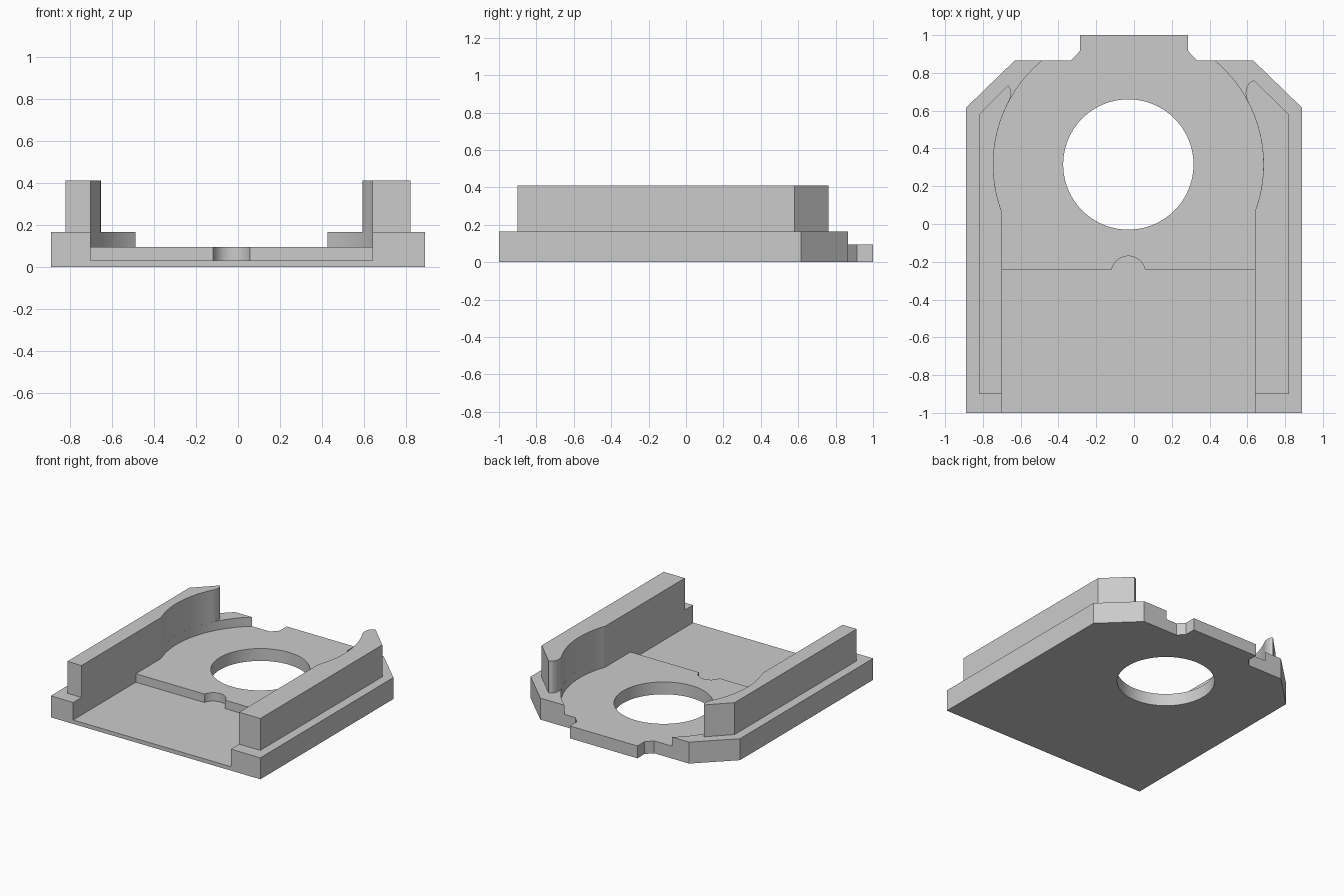
import bpy, bmesh
from math import sin, cos, pi, radians, atan2, sqrt

default = bpy.data.objects.get("Cube")
if default:
    bpy.data.objects.remove(default, do_unlink=True)

grey = bpy.data.materials.new("light_grey")
grey.use_nodes = True
grey.diffuse_color = (0.6, 0.6, 0.6, 1)
grey.node_tree.nodes["Principled BSDF"].inputs["Base Color"].default_value = (0.6, 0.6, 0.6, 1)

CX, CY = -0.03, 0.315            # centre of the round opening
HOLE, POCKET = 0.345, 0.715      # radii of opening and round pocket
LEFT, RIGHT = 0.64, -0.70        # channel walls
FLOOR, DECK, SHOULDER, TOP = 0.03, 0.095, 0.165, 0.41


def arc(cx, cy, r, a0, a1, n):
    return [(cx + r * cos(a0 + (a1 - a0) * i / n),
             cy + r * sin(a0 + (a1 - a0) * i / n)) for i in range(n + 1)]


def circle(r):
    return arc(CX, CY, r, 0, 2 * pi, 96)[:-1]


def box(x0, x1, y0, y1):
    return [(x0, y0), (x1, y0), (x1, y1), (x0, y1)]


def prism(name, outline, z0, z1):
    bm = bmesh.new()
    face = bm.faces.new([bm.verts.new((x, y, z0)) for x, y in outline])
    ext = bmesh.ops.extrude_face_region(bm, geom=[face])["geom"]
    for v in ext:
        if isinstance(v, bmesh.types.BMVert):
            v.co.z = z1
    bmesh.ops.recalc_face_normals(bm, faces=bm.faces)
    mesh = bpy.data.meshes.new(name)
    bm.to_mesh(mesh)
    bm.free()
    mesh.materials.append(grey)
    obj = bpy.data.objects.new(name, mesh)
    bpy.context.collection.objects.link(obj)
    return obj


def cut(target, outline, z0, z1):
    tool = prism("cutter", outline, z0, z1)
    tool.hide_render = True
    mod = target.modifiers.new("cut", "BOOLEAN")
    mod.operation, mod.solver, mod.object = "DIFFERENCE", "EXACT", tool
    bpy.context.view_layer.objects.active = target
    bpy.ops.object.modifier_apply(modifier=mod.name)
    bpy.data.objects.remove(tool, do_unlink=True)


def smooth(obj):
    bpy.ops.object.select_all(action="DESELECT")
    obj.select_set(True)
    bpy.context.view_layer.objects.active = obj
    bpy.ops.object.shade_smooth_by_angle(angle=radians(25))


# Base plate with chamfered back corners and a rear tab
half = [(0.89, -1), (0.89, 0.615), (0.632, 0.865), (0.335, 0.865), (0.287, 0.915), (0.287, 1)]
base = prism("base_plate", half + [(-x, y) for x, y in reversed(half)], 0, SHOULDER)

# Round pocket, straight channel and lowered tab, all down to the deck
cut(base, circle(POCKET), DECK, 0.5)
cut(base, box(RIGHT, LEFT, -1.1, 0.3), DECK, 0.5)
cut(base, box(-0.4, 0.4, 0.865, 1.1), DECK, 0.5)

# Lower front floor with a small round notch in its step
notch = arc(CX, -0.26, 0.09, radians(13), radians(167), 20)
floor = [(RIGHT, -1.1), (LEFT, -1.1), (LEFT, -0.24)] + notch + [(RIGHT, -0.24)]
cut(base, floor, FLOOR, 0.5)

# Through opening
cut(base, circle(HOLE), -0.1, 0.5)
smooth(base)


# Side rails: straight inside, then following the round pocket to a rounded tip
def rail(name, side, wall, tip, tip_y):
    start_y = CY - sqrt(POCKET ** 2 - (wall - CX) ** 2)
    a0 = atan2(start_y - CY, side * (wall - CX))
    a1 = atan2(tip_y - CY, sqrt(POCKET ** 2 - (tip_y - CY) ** 2))
    inner = [(CX + side * (x - CX), y) for x, y in arc(CX, CY, POCKET, a0, a1, 32)]
    outline = [(side * 0.82, -0.9), (wall, -0.9)] + inner + tip + [(side * 0.82, 0.58)]
    smooth(prism(name, outline, SHOULDER, TOP))


rail("left_rail", 1, LEFT,
     [(0.594, 0.67), (0.591, 0.695), (0.596, 0.725), (0.611, 0.748), (0.635, 0.761)], 0.645)
rail("right_rail", -1, RIGHT,
     [(-0.654, 0.67), (-0.651, 0.695), (-0.655, 0.718), (-0.667, 0.735)], 0.65)
